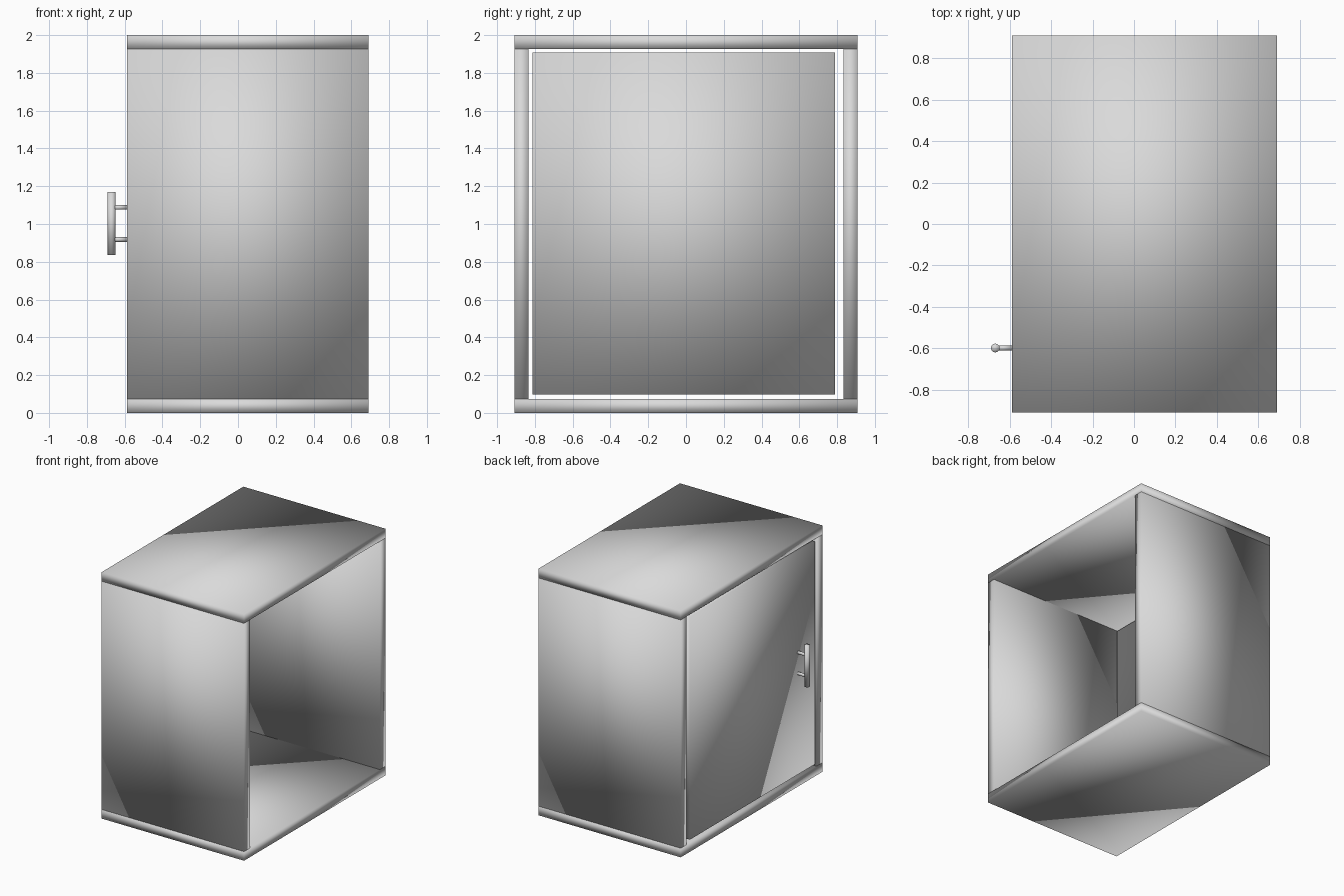
import bpy
import math

default = bpy.data.objects.get("Cube")
if default:
    bpy.data.objects.remove(default, do_unlink=True)

# One plain grey for the whole cabinet
grey = bpy.data.materials.new("light_grey")
grey.use_nodes = True
colour = (0.7, 0.7, 0.7, 1)
grey.diffuse_color = colour
grey.node_tree.nodes["Principled BSDF"].inputs["Base Color"].default_value = colour


def finish(name):
    obj = bpy.context.object
    obj.name = name
    obj.data.materials.append(grey)
    # Soft shading runs over every edge, panels included
    bpy.ops.object.shade_smooth()
    return obj


def box(name, low, high):
    centre = [(a + b) / 2 for a, b in zip(low, high)]
    bpy.ops.mesh.primitive_cube_add(size=1, location=centre)
    obj = bpy.context.object
    obj.scale = [b - a for a, b in zip(low, high)]
    bpy.ops.object.transform_apply(location=False, rotation=False, scale=True)
    return finish(name)


def rod(name, radius, length, centre, tilt=0):
    bpy.ops.mesh.primitive_cylinder_add(vertices=32, radius=radius, depth=length,
                                        location=centre, rotation=(0, tilt, 0))
    return finish(name)


BACK, OPEN = -0.588, 0.69   # door end and open end along x
HALF, THICK, HEIGHT = 0.908, 0.074, 2.0

# Carcass: an open box sleeve
box("bottom_panel", (BACK, -HALF, 0), (OPEN, HALF, THICK))
box("top_panel", (BACK, -HALF, HEIGHT - THICK), (OPEN, HALF, HEIGHT))
box("front_side_panel", (BACK, -HALF, THICK), (OPEN, THICK - HALF, HEIGHT - THICK))
box("rear_side_panel", (BACK, HALF - THICK, THICK), (OPEN, HALF, HEIGHT - THICK))

# Door set flush in the sleeve with a narrow gap all round
box("door", (BACK, -0.813, 0.098), (BACK + THICK, 0.79, 1.907))

# Bar handle on two posts
BAR_X, BAR_Y, BAR_Z = -0.669, -0.598, 1.003
rod("handle_bar", 0.021, 0.335, (BAR_X, BAR_Y, BAR_Z))
for label, side in (("upper", 1), ("lower", -1)):
    rod(label + "_handle_post", 0.0125, BACK - BAR_X,
        ((BACK + BAR_X) / 2, BAR_Y, BAR_Z + side * 0.085), math.pi / 2)
